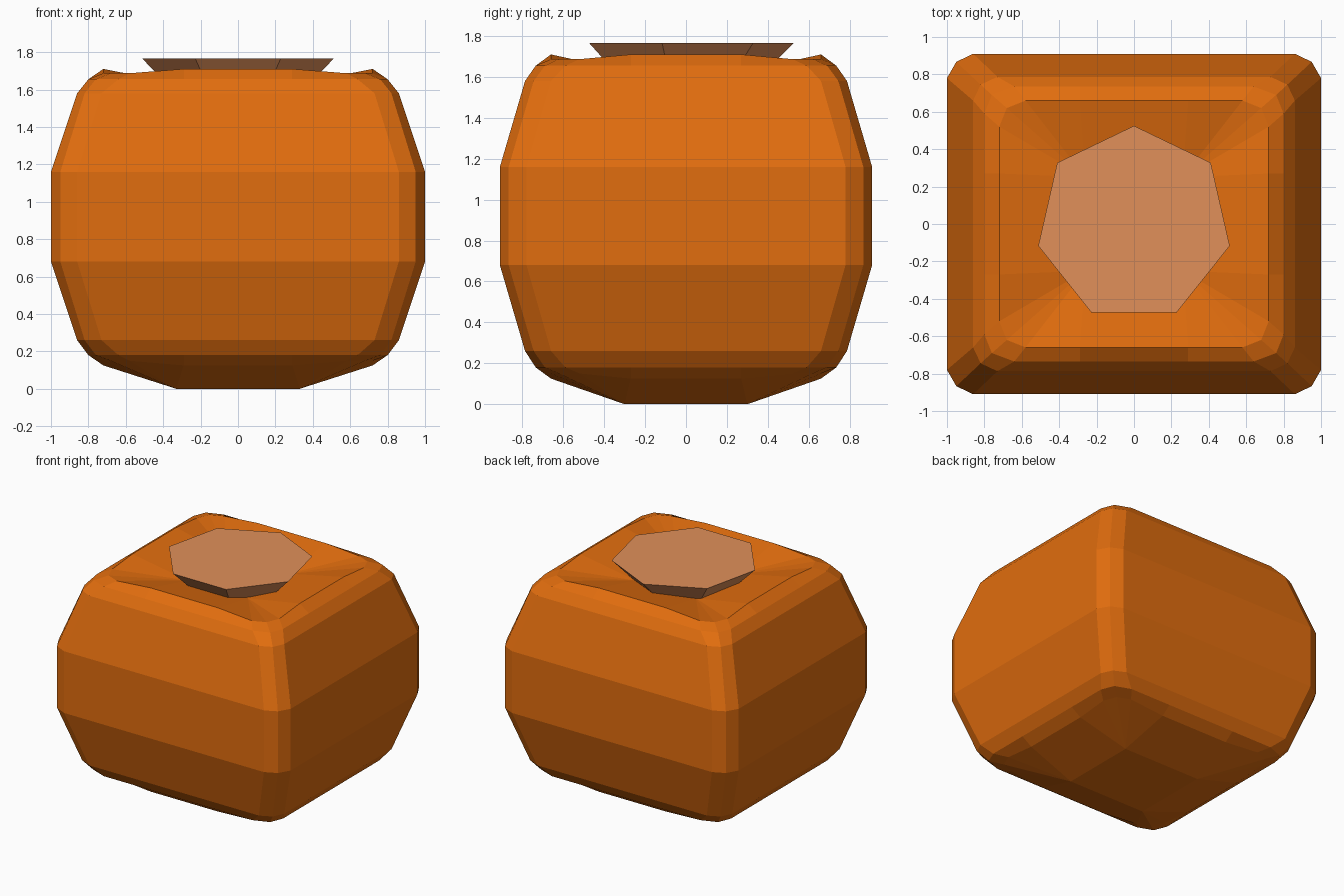
import bpy, bmesh, math

if "Cube" in bpy.data.objects:
    bpy.data.objects.remove(bpy.data.objects["Cube"])


def material(name, rgb):
    m = bpy.data.materials.new(name)
    m.diffuse_color = (*rgb, 1)
    m.use_nodes = True
    m.node_tree.nodes["Principled BSDF"].inputs["Base Color"].default_value = m.diffuse_color
    return m


def finish(bm, name, mat):
    bmesh.ops.recalc_face_normals(bm, faces=bm.faces)
    me = bpy.data.meshes.new(name)
    bm.to_mesh(me)
    bm.free()
    me.materials.append(mat)
    ob = bpy.data.objects.new(name, me)
    bpy.context.collection.objects.link(ob)
    return ob


orange = material("pumpkin orange", (0.753, 0.153, 0.0044))
tan = material("stem tan", (0.753, 0.279, 0.102))

MX, MY = 0.29, 0.27   # half width of the straight middle of each side


def quadrant(p_side, p_mid, p_front, z_mid, z_corner):
    """Five points from the +x middle round the corner to the +y middle."""
    X, Y = p_side[0], p_front[1]
    return [(X, MY, z_mid), (*p_side, z_corner), (*p_mid, z_corner),
            (*p_front, z_corner), (MX, Y, z_mid)]


def full_ring(q):
    """Mirror a quadrant into a closed 20 point ring."""
    a = q
    b = [(-x, y, z) for x, y, z in reversed(q)]
    c = [(-x, -y, z) for x, y, z in q]
    d = [(x, -y, z) for x, y, z in reversed(q)]
    return a + b + c + d


# Rounded-corner outlines, from the cap rim to the widest belt
rim = ((0.72, 0.52), (0.68, 0.62), (0.58, 0.66))
shoulder = ((0.80, 0.59), (0.76, 0.69), (0.64, 0.735))
upper = ((0.86, 0.66), (0.82, 0.745), (0.73, 0.787))
belt = ((1.0, 0.78), (0.95, 0.867), (0.86, 0.91))

levels = [(rim, 0.125, 0.15), (shoulder, 0.18, 0.18), (upper, 0.26, 0.26),
          (belt, 0.68, 0.68), (belt, 1.16, 1.16), (upper, 1.58, 1.58),
          (shoulder, 1.655, 1.655), (rim, 1.71, 1.687)]

# Pumpkin body
bm = bmesh.new()
rings = [[bm.verts.new(p) for p in full_ring(quadrant(*o, zm, zc))]
         for o, zm, zc in levels]
for r0, r1 in zip(rings, rings[1:]):
    for i in range(20):
        j = (i + 1) % 20
        bm.faces.new((r0[i], r0[j], r1[j], r1[i]))


def cap(ring, cx, cy, z):
    """Centre panel, four side panels and four fanned corners."""
    c = [bm.verts.new((sx * cx, sy * cy, z))
         for sx, sy in ((1, 1), (-1, 1), (-1, -1), (1, -1))]
    bm.faces.new(c)
    for k in range(4):
        for i in range(4):
            bm.faces.new((ring[5 * k + i], ring[5 * k + i + 1], c[k]))
        bm.faces.new((ring[5 * k + 4], ring[(5 * k + 5) % 20], c[(k + 1) % 4], c[k]))


cap(rings[0], 0.33, 0.30, 0.0)      # bulging base
cap(rings[-1], 0.26, 0.25, 1.62)    # dished top
finish(bm, "pumpkin_body", orange)

# Seven-sided stem, widening upwards out of the dish
bm = bmesh.new()
loops = []
for r, z in ((0.36, 1.60), (0.525, 1.765)):
    loops.append([bm.verts.new((r * math.cos(a), r * math.sin(a), z))
                  for a in (math.pi / 2 + i * math.tau / 7 for i in range(7))])
for i in range(7):
    j = (i + 1) % 7
    bm.faces.new((loops[0][i], loops[0][j], loops[1][j], loops[1][i]))
for l in loops:
    bm.faces.new(l)
finish(bm, "stem", tan)
